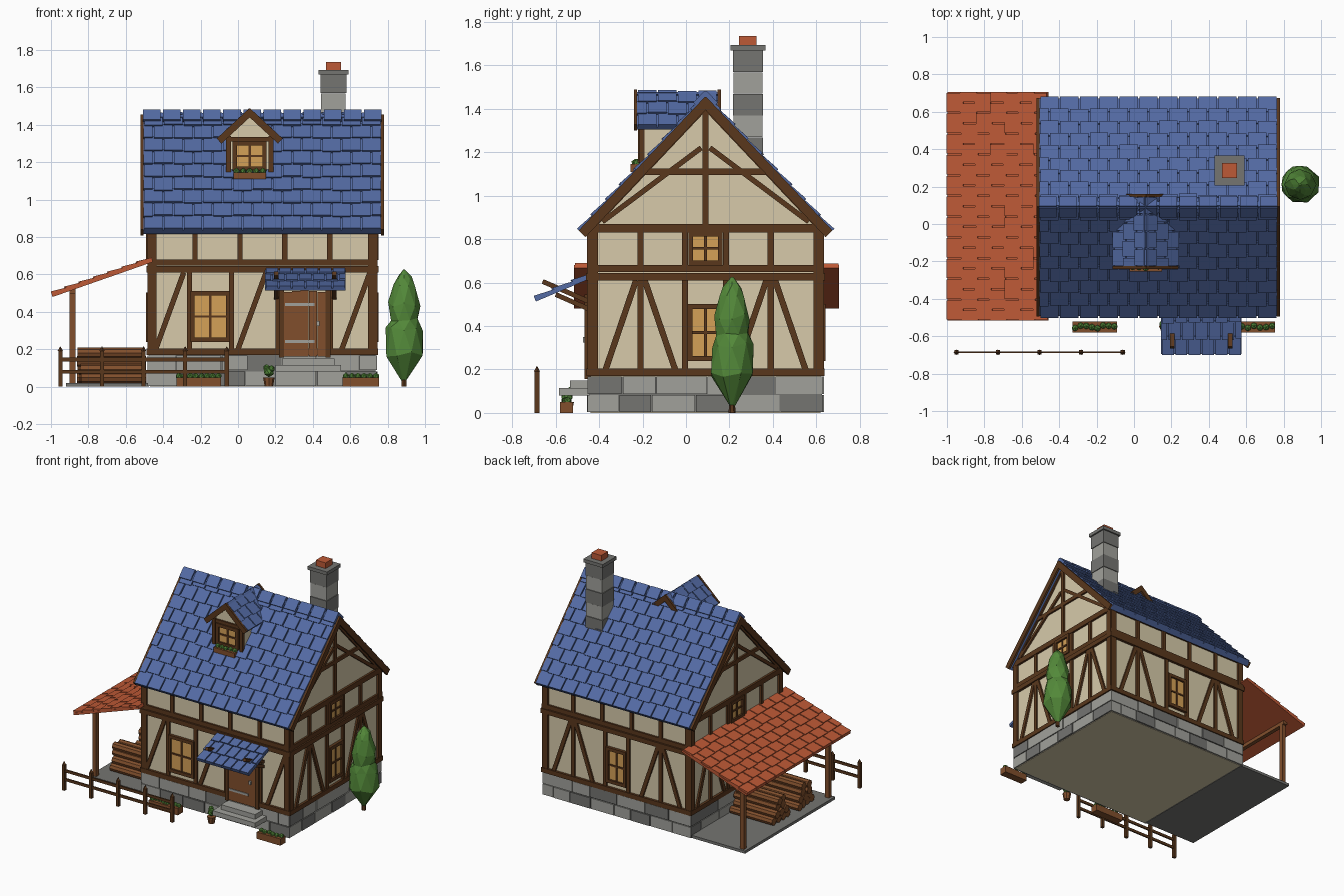
import bpy, bmesh, math, random
from mathutils import Vector as V, Matrix

if "Cube" in bpy.data.objects:
    bpy.data.objects.remove(bpy.data.objects["Cube"])

random.seed(4)
NAMES = ["cream", "timber", "wood", "blue", "red", "stone", "dark_stone", "green", "amber"]
SRGB = [(214, 201, 168), (90, 58, 34), (128, 80, 48), (84, 106, 162), (188, 90, 57),
        (160, 160, 154), (116, 116, 113), (84, 136, 60), (212, 160, 88)]
MATS = {}
for n_, c_ in zip(NAMES, SRGB):
    m = bpy.data.materials.new(n_)
    m.diffuse_color = [(c / 255) ** 2.2 for c in c_] + [1]
    m.use_nodes = True
    m.node_tree.nodes["Principled BSDF"].inputs["Base Color"].default_value = m.diffuse_color
    MATS[n_] = m
X, Y, Z = V((1, 0, 0)), V((0, 1, 0)), V((0, 0, 1))


class Part:
    """Collects boxes, beams and blobs into one named object."""
    def __init__(self, name, *mats):
        self.name, self.mats, self.bm = name, mats, bmesh.new()

    def frame(self, o, u, v, n, a, b, c, mi=0):
        vs = [self.bm.verts.new(o + u * i + v * j + n * k) for k in c for j in b for i in a]
        for f in ((0, 2, 3, 1), (4, 5, 7, 6), (0, 1, 5, 4), (2, 6, 7, 3), (0, 4, 6, 2), (1, 3, 7, 5)):
            self.bm.faces.new([vs[i] for i in f]).material_index = mi

    def box(self, x, y, z, mi=0):
        self.frame(V(), X, Y, Z, x, y, z, mi)

    def beam(self, p, q, w, n, c, mi=0):
        p, q = V(p), V(q)
        u = (q - p).normalized()
        self.frame(p, u, n.cross(u).normalized(), n, (0, (q - p).length), (-w / 2, w / 2), c, mi)

    def blob(self, p, r, mi=0):
        g = bmesh.ops.create_icosphere(self.bm, subdivisions=1, radius=r, matrix=Matrix.Translation(p) @
                                       Matrix.Rotation(random.random() * 3, 4, 'Z'))
        for f in {f for v in g["verts"] for f in v.link_faces}:
            f.material_index = mi

    def tube(self, p, axis, r1, r2, h, seg=8, mi=0):
        rot = axis.to_track_quat('Z', 'Y').to_matrix().to_4x4()
        g = bmesh.ops.create_cone(self.bm, cap_ends=True, segments=seg, radius1=r1, radius2=r2, depth=h,
                                  matrix=Matrix.Translation(V(p) + axis * h / 2) @ rot)
        for f in {f for v in g["verts"] for f in v.link_faces}:
            f.material_index = mi

    def prism(self, pts, d, mi=0):
        f = self.bm.faces.new([self.bm.verts.new(p) for p in pts])
        f.material_index = mi
        g = bmesh.ops.extrude_face_region(self.bm, geom=[f])["geom"]
        bmesh.ops.translate(self.bm, vec=d, verts=[e for e in g if isinstance(e, bmesh.types.BMVert)])

    def done(self):
        bmesh.ops.recalc_face_normals(self.bm, faces=self.bm.faces)
        me = bpy.data.meshes.new(self.name)
        self.bm.to_mesh(me)
        for m in self.mats:
            me.materials.append(MATS[m])
        bpy.context.collection.objects.link(bpy.data.objects.new(self.name, me))


def roof(name, e, u, v, rows, cols, mat, deck=0.03):
    """Deck with staggered overlapping shingles; e is the eave corner, u along, v up the slope."""
    p, e, lu, lv = Part(name, mat), V(e), u.length, v.length
    u, v = u.normalized(), v.normalized()
    n = u.cross(v)
    n = -n if n.z < 0 else n
    p.frame(e, u, v, n, (0, lu), (0, lv), (-deck - 0.012, -0.012))
    w, h = lu / cols, lv / rows
    tv = (v - n * 0.09).normalized()
    for r in range(rows):
        for c in range(cols + r % 2):
            a = (c - 0.5 * (r % 2)) * w
            lo, hi = max(a + 0.004, 0), min(a + w - 0.004, lu)
            j = random.uniform(-0.006, 0.004) if r else 0
            p.frame(e + v * (r * h + j), u, tv, n, (lo, hi), (0, min(h * 1.12, lv - r * h)), (-0.012, 0.004))
    p.done()


# House walls with gables, stone plinth
CX, CY = 0.13, 0.09
p = Part("walls", "cream")
p.prism([V((-0.47, y, z)) for y, z in ((-0.44, 0), (0.62, 0), (0.62, 0.87), (CY, 1.43), (-0.44, 0.87))], X * 1.2)
p.done()
p = Part("stone_plinth", "dark_stone", "stone")
p.box((-0.475, 0.735), (-0.445, 0.625), (0.004, 0.168))
for o, u, n, L in ((V((-0.475, -0.445, 0)), X, -Y, 1.21), (V((-0.475, 0.625, 0)), X, Y, 1.21),
                   (V((-0.475, -0.445, 0)), Y, -X, 1.07), (V((0.735, -0.445, 0)), Y, X, 1.07)):
    for r in range(2):
        s = -0.008
        while s < L:
            t = s + random.uniform(0.13, 0.25)
            t = L + 0.008 if t > L - 0.08 else t
            p.frame(o, u, Z, n, (s + 0.003, t - 0.003), (0.003 + r * 0.085, 0.082 + r * 0.085),
                    (-0.01, random.uniform(0.005, 0.01)), random.choice((0, 1, 1)))
            s = t
p.done()


# Timber frame and windows, one wall at a time
def window(p, at, n, s, z0, z1, hw):
    p.beam(at(s, z0), at(s, z1), 2 * hw, n, (0, 0.008), 1)
    for a, b, w in (((-hw, z0), (-hw, z1), .022), ((hw, z0), (hw, z1), .022), ((0, z0), (0, z1), .012),
                    ((-hw - .011, z0), (hw + .011, z0), .024), ((-hw - .011, z1), (hw + .011, z1), .024),
                    ((-hw, (z0 + z1) / 2), (hw, (z0 + z1) / 2), .012)):
        p.beam(at(s + a[0], a[1]), at(s + b[0], b[1]), w, n, (0, 0.022 if w > .02 else 0.015))


def wall(name, at, n, c, H, front=False, gable=False):
    p = Part(name, "timber", "amber")
    bar = lambda s0, z0, s1, z1, w=0.028, d=0.013: p.beam(at(s0, z0), at(s1, z1), w, n, (-0.01, d))
    for s in (-1, 1):
        bar(c + s * (H - .012), 0.17, c + s * (H - .012), 0.86, 0.044, 0.015)
    for z, w, d in ((0.187, .034, .018), (0.627, .034, .02), (0.664, .032, .014), (0.85, .04, .016)):
        bar(c - H - d, z, c + H + d, z, w, d)
    if front:
        for x in (-0.26, -0.035, 0.215, 0.495):
            bar(x, 0.2, x, 0.61)
        for x in (-0.44, 0.0, 0.555):
            bar(x, 0.2, x + 0.15, 0.61)
        window(p, at, n, -0.148, 0.25, 0.5, 0.095)
    else:
        k = 0.3 if gable else 0.36
        for s in (-1, 1):
            bar(c + s * 0.095, 0.2, c + s * 0.095, 0.61)
            bar(c + s * k, 0.2, c + s * k, 0.61)
            bar(c + s * (k + .16), 0.2, c + s * (k + .02), 0.61)
            bar(c + s * (k - .16), 0.2, c + s * (k - .02), 0.61)
        window(p, at, n, c, 0.25, 0.49, 0.072)
    if gable:
        window(p, at, n, c, 0.69, 0.825, 0.068)
        bar(c, 0.86, c, 1.41)
        bar(c - 0.3, 1.11, c + 0.3, 1.11)
        for s in (-1, 1):
            bar(c + s * 0.3, 0.67, c + s * 0.3, 0.84)
            bar(c + s * 0.095, 0.67, c + s * 0.095, 0.84)
            bar(c + s * 0.475, 0.88, c + s * 0.02, 1.22, 0.024)
            bar(c + s * 0.53, 0.85, c + s * 0.01, 1.40, 0.03)
    else:
        for i in range(1, 5):
            s = c - H + i * H * 0.4
            bar(s, 0.67, s, 0.84)
    p.done()


wall("front_timbers", lambda s, z: V((s, -0.44, z)), -Y, CX, 0.6, front=True)
wall("back_timbers", lambda s, z: V((s, 0.62, z)), Y, CX, 0.6)
wall("left_timbers", lambda s, z: V((-0.47, s, z)), -X, CY, 0.53, gable=True)
wall("right_timbers", lambda s, z: V((0.73, s, z)), X, CY, 0.53, gable=True)

# Main roof, bargeboards and ridge caps
p = Part("bargeboards", "timber")
caps = Part("ridge_caps", "blue")
for s, nm in ((-1, "front"), (1, "back")):
    e, v = V((-0.505, CY + s * 0.59, 0.845)), V((0, -s * 0.59, 0.625))
    roof(nm + "_roof", e, X * 1.27, v, 9, 12, "blue")
    n = V((0, s * 0.727, 0.686))
    for x in (-0.52, 0.765):
        p.frame(V((x, e.y, e.z)), X, v, n, (0, 0.015), (0, 0.985), (-0.052, -0.008))
    for i in range(12):
        a = i * 0.1075
        caps.frame(V((-0.515, CY, 1.478)), X, -v.normalized(), n, (a + .006, a + .1), (0, 0.075), (-0.012, 0.007))
p.done()
caps.done()

# Dormer
DX = 0.0625
p = Part("dormer", "timber", "amber", "cream")
p.prism([V((DX + a, -0.2, z)) for a, z in ((-.12, 1.08), (.12, 1.08), (.12, 1.34), (0, 1.45), (-.12, 1.34))],
        Y * 0.3, 2)
for s in (-1, 1):
    e, v = V((DX + s * 0.175, -0.225, 1.325)), V((-s * 0.175, 0, 0.162))
    roof("dormer_roof_%s" % ("left" if s < 0 else "right"), e, Y * 0.37, v, 3, 4, "blue", 0.015)
    for y in (-0.24, 0.145):
        p.frame(V((e.x, y, e.z)), Y, v, V((s * .68, 0, .73)), (0, 0.015), (0, 1), (-0.035, 0.002))
    p.box((DX + s * .113 - .013, DX + s * .113 + .013), (-0.215, -0.19), (1.12, 1.34))
p.box((DX - .12, DX + .12), (-0.213, -0.19), (1.31, 1.335))
window(p, lambda s, z: V((s, -0.2, z)), -Y, DX, 1.165, 1.3, 0.08)
p.done()

# Chimney
p = Part("chimney", "dark_stone", "stone", "red")
for i in range(6):
    r = 0.066 + (i % 2) * 0.003
    p.box((0.51 - r, 0.51 + r), (0.285 - r, 0.285 + r), (1.07 + i * 0.1, 1.168 + i * 0.1), (i + 1) % 2)
p.box((0.43, 0.59), (0.205, 0.365), (1.668, 1.693))
p.box((0.47, 0.55), (0.245, 0.325), (1.69, 1.735), 2)
p.done()

# Door, steps and awning
p = Part("door", "wood", "timber", "stone")
for i in range(5):
    p.box((0.245 + i * .045, 0.288 + i * .045), (-0.46, -0.435), (0.16, 0.505 + .012 * (1 - abs(i - 2) / 2)))
for x in (0.232, 0.482):
    p.box((x - .013, x + .013), (-0.468, -0.43), (0.155, 0.53), 1)
p.box((0.219, 0.495), (-0.468, -0.43), (0.52, 0.545), 1)
for z in (0.24, 0.44):
    p.box((0.25, 0.41), (-0.465, -0.455), (z - .008, z + .008), 2)
p.box((0.42, 0.435), (-0.475, -0.455), (0.325, 0.35), 2)
p.done()
p = Part("steps", "stone")
p.box((0.235, 0.515), (-0.535, -0.44), (0.115, 0.15))
p.box((0.2, 0.55), (-0.585, -0.44), (0.08, 0.115))
p.done()
roof("awning", (0.145, -0.7, 0.535), X * 0.43, V((0, 0.26, 0.11)), 3, 6, "blue", 0.012)
p = Part("awning_brackets", "timber")
for x in (0.205, 0.515):
    for a, b in (((-.66, .605), (-.44, .51)), ((-.6, .545), (-.44, .475))):
        p.beam((x, *a), (x, *b), 0.022, X, (-.012, .012))
p.done()

# Lean-to shed: tiled roof, posts, slab
roof("shed_roof", (-1.0, -0.515, 0.505), Y * 1.22, V((0.535, 0, 0.187)), 7, 11, "red", 0.015)
p = Part("shed_frame", "wood")
for y in (-0.41, 0.59):
    p.box((-0.9, -0.87), (y - .015, y + .015), (0.01, 0.525))
p.box((-0.9, -0.87), (-0.44, 0.62), (0.495, 0.523))
p.done()
p = Part("shed_slab", "dark_stone")
p.box((-0.92, -0.476), (-0.44, 0.62), (0, 0.02))
p.done()

# Firewood stacks
p = Part("firewood", "wood")
for cy in (0.09, -0.2):
    for r in range(4):
        for i in range(4 - r if r < 3 else 2):
            y = cy + (i - (3 - min(r, 2)) / 2) * 0.056 if r < 3 else cy + (i - .5) * 0.054
            p.tube((-0.86 + random.uniform(0, .02), y, 0.048 + r * 0.044), X, 0.028, 0.028, 0.35)
p.done()

# Fence
p = Part("fence", "timber")
for i in range(5):
    x = -0.95 + i * 0.2225
    p.box((x - .011, x + .011), (-0.697, -0.675), (0, 0.19))
    p.tube((x, -0.686, 0.19), Z, 0.015, 0.001, 0.025, 4)
for z in (0.08, 0.145):
    p.box((-0.95, -0.06), (-0.691, -0.681), (z - .01, z + .01))
p.done()

# Flower boxes and potted plant
for nm, x0, x1, y0, y1, z0, h in (("left_flower_box", -.33, -.09, -.58, -.52, 0, .05),
                                  ("right_flower_box", .56, .755, -.58, -.52, 0, .05),
                                  ("dormer_flower_box", -.025, .15, -.255, -.205, 1.11, .035)):
    p = Part(nm, "wood", "green")
    p.box((x0, x1), (y0, y1), (z0, z0 + h))
    k = int((x1 - x0) / 0.03)
    for i in range(k):
        p.blob((x0 + (i + .5) * (x1 - x0) / k, (y0 + y1) / 2 + random.uniform(-.008, .008), z0 + h + .005), 0.019, 1)
    p.done()
p = Part("potted_plant", "wood", "green")
p.tube((0.165, -0.547, 0), Z, 0.022, 0.031, 0.05)
for x, y, z, r in ((0, 0, .08, .03), (-.012, .012, .1, .02), (.013, -.01, .095, .02)):
    p.blob((0.165 + x, -0.547 + y, z), r, 1)
p.done()

# Low-poly tree
p = Part("tree", "green", "timber")
p.tube((0.888, 0.212, 0), Z, 0.016, 0.012, 0.08, 6, 1)
prev = None
for k, (z, r) in enumerate(((.03, .012), (.17, .112), (.31, .1), (.36, .082), (.44, .088), (.54, .062), (.585, .045), (.625, .006))):
    ring = []
    for i in range(8):
        a, q = (i + 0.5 * (k % 2)) * math.pi / 4, r * random.uniform(.9, 1.0)
        ring.append(p.bm.verts.new((0.888 + q * math.cos(a), 0.212 + q * math.sin(a), z + random.uniform(-.3, .3) * min(r, .05))))
    for i in range(8 if prev else 0):
        j, s = (i + 1) % 8, k % 2
        a, b, c, d = prev[i], prev[j], ring[i], ring[j]
        for t in (((a, b, c), (b, d, c)) if s else ((a, b, d), (a, d, c))):
            p.bm.faces.new(t)
    p.bm.faces.new(ring) if k in (0, 7) else None
    prev = ring
p.done()
